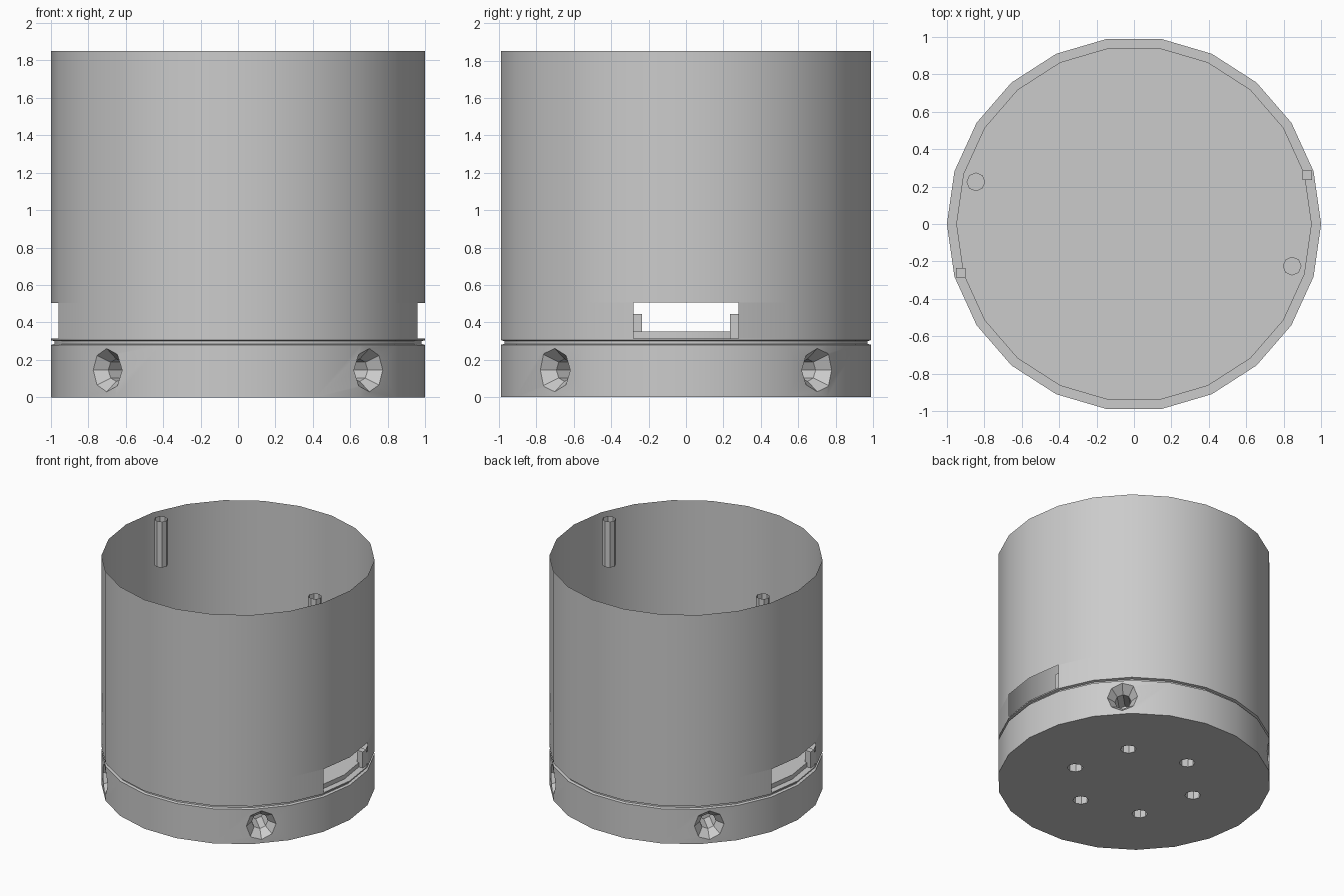
import bpy, bmesh
from math import sin, cos, pi, radians
from mathutils import Matrix, Vector

cube = bpy.data.objects.get("Cube")
if cube:
    bpy.data.objects.remove(cube, do_unlink=True)

SIDES = 22
grey = bpy.data.materials.new("plain grey")
grey.use_nodes = True
COLOUR = (0.6, 0.6, 0.6, 1)
grey.diffuse_color = COLOUR
grey.node_tree.nodes["Principled BSDF"].inputs["Base Color"].default_value = COLOUR


def finish(name, bm, smooth=True):
    bmesh.ops.remove_doubles(bm, verts=bm.verts, dist=1e-5)
    bmesh.ops.recalc_face_normals(bm, faces=bm.faces)
    mesh = bpy.data.meshes.new(name)
    bm.to_mesh(mesh)
    bm.free()
    mesh.materials.append(grey)
    obj = bpy.data.objects.new(name, mesh)
    bpy.context.collection.objects.link(obj)
    if smooth:
        shade(obj)
    return obj


def shade(obj):
    bpy.ops.object.select_all(action='DESELECT')
    obj.select_set(True)
    bpy.context.view_layer.objects.active = obj
    bpy.ops.object.shade_smooth_by_angle(angle=radians(30))


def lathe(name, profile, sides, skip=(), smooth=True, matrix=Matrix()):
    """Turn an (r, z) profile about z; skipped segments stay open."""
    bm = bmesh.new()
    for i in range(sides):
        if i in skip:
            continue
        a, b = 2 * pi * i / sides, 2 * pi * (i + 1) / sides
        for (r0, z0), (r1, z1) in zip(profile, profile[1:]):
            pts = [(r0, z0, a), (r0, z0, b), (r1, z1, b), (r1, z1, a)]
            if r0 == 0:
                pts.pop(1)
            elif r1 == 0:
                pts.pop(2)
            bm.faces.new([bm.verts.new((r * cos(t), r * sin(t), z)) for r, z, t in pts])
    bmesh.ops.remove_doubles(bm, verts=bm.verts, dist=1e-5)
    bm.transform(matrix)
    return finish(name, bm, smooth)


def cut(obj, cutter):
    cutter.hide_render = True
    mod = obj.modifiers.new("cut", 'BOOLEAN')
    mod.operation, mod.solver, mod.object = 'DIFFERENCE', 'EXACT', cutter
    bpy.context.view_layer.objects.active = obj
    bpy.ops.object.modifier_apply(modifier=mod.name)
    bpy.data.objects.remove(cutter, do_unlink=True)


# Solid base with a shallow groove and a raised inner floor
base = lathe("base", [(0, 0), (1, 0), (1, .28), (.98, .285), (.98, .3), (1, .305),
                      (1, .315), (.95, .315), (.95, .35), (0, .35)], SIDES, smooth=False)

# Four countersunk screw holes around the base
for k in range(4):
    turn = Matrix.Rotation(radians(45 + 90 * k), 4, 'Z')
    tip = Matrix.Translation((0, 0, .145)) @ turn @ Matrix.Rotation(pi / 2, 4, 'Y')
    cut(base, lathe("screw_cutter", [(0, .75), (.06, .75), (.06, .92), (.16, 1.05), (0, 1.05)],
                    8, smooth=False, matrix=tip))

# Six holes in the underside
for k in range(6):
    a = radians(45 + 60 * k)
    cut(base, lathe("floor_cutter", [(0, -.1), (.058, -.1), (.058, .08), (0, .08)], 8,
                    smooth=False, matrix=Matrix.Translation((.475 * cos(a), .475 * sin(a), 0))))
shade(base)

# Collar with a slot on each side, and the tall open shell above it
half = SIDES // 2
slots = (SIDES - 1, 0, half - 1, half)
lathe("slotted_collar", [(1, .315), (1, .505)], SIDES, skip=slots)
lathe("outer_shell", [(1, .505), (1, 1.85)], SIDES)

# Small tabs at one edge of each slot
for name, sign in (("left_tab", 1), ("right_tab", -1)):
    bm = bmesh.new()
    bmesh.ops.create_cube(bm, size=1)
    bm.transform(Matrix.Translation((.925 * sign, .26 * sign, .38))
                 @ Matrix.Diagonal((.05, .05, .13, 1)))
    finish(name, bm, smooth=False)

# Two hollow posts hanging inside the rim
for name, sign in (("left_post", 1), ("right_post", -1)):
    lathe(name, [(0, 1.48), (.05, 1.48), (.05, 1.85)], 8, smooth=False,
          matrix=Matrix.Translation((.845 * sign, -.225 * sign, 0)))
